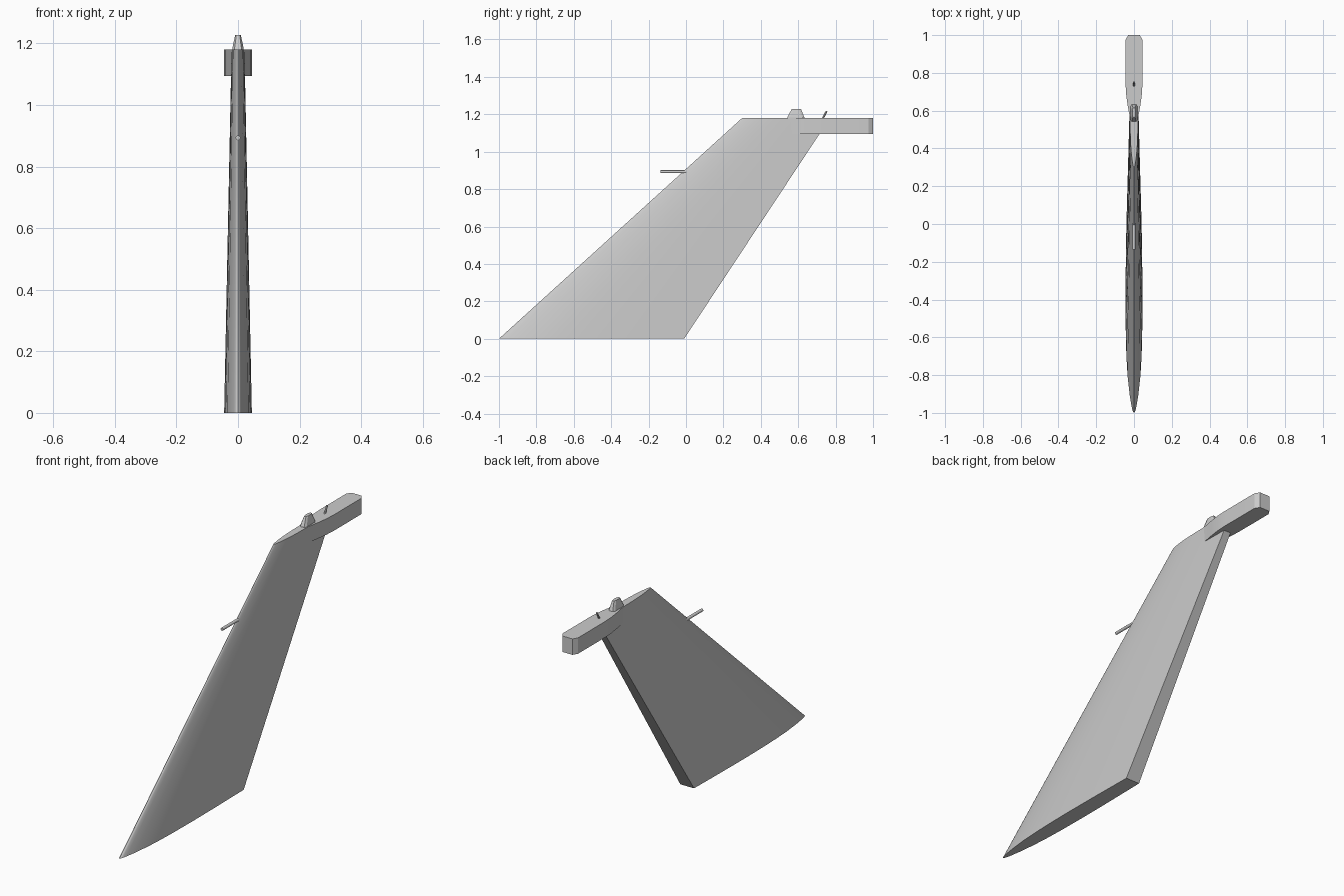
import bpy, bmesh, math
from mathutils import Vector

cube = bpy.data.objects.get("Cube")
if cube:
    bpy.data.objects.remove(cube)

grey = bpy.data.materials.new("light_grey_paint")
grey.use_nodes = True
grey.diffuse_color = (0.6, 0.6, 0.6, 1)
grey.node_tree.nodes["Principled BSDF"].inputs["Base Color"].default_value = (0.6, 0.6, 0.6, 1)


def loft(name, rings, smooth=0):
    """Skin a list of equal-length rings and cap both ends."""
    bm = bmesh.new()
    loops = [[bm.verts.new(p) for p in ring] for ring in rings]
    n = len(loops[0])
    for a, b in zip(loops, loops[1:]):
        for i in range(n):
            j = (i + 1) % n
            bm.faces.new((a[i], a[j], b[j], b[i]))
    bm.faces.new(loops[0][::-1])
    bm.faces.new(loops[-1])
    bmesh.ops.recalc_face_normals(bm, faces=bm.faces)
    mesh = bpy.data.meshes.new(name)
    bm.to_mesh(mesh)
    bm.free()
    mesh.materials.append(grey)
    obj = bpy.data.objects.new(name, mesh)
    bpy.context.collection.objects.link(obj)
    if smooth:
        bpy.ops.object.select_all(action='DESELECT')
        obj.select_set(True)
        bpy.context.view_layer.objects.active = obj
        bpy.ops.object.shade_smooth_by_angle(angle=math.radians(smooth))
    return obj


def mirrored(half, z):
    """Close a half outline of (x, y) points across x = 0."""
    left = [(x, y, z) for x, y in half]
    return left + [(-x, y, z) for x, y in reversed(half) if x > 0]


def rod(name, start, end, radius, sides):
    a, b = Vector(start), Vector(end)
    turn = (b - a).to_track_quat('Z', 'Y')
    angles = [2 * math.pi * i / sides for i in range(sides)]
    circle = [turn @ Vector((radius * math.cos(t), radius * math.sin(t), 0)) for t in angles]
    return loft(name, [[p + c for c in circle] for p in (a, b)], 40)


# Swept fin: blunt-backed aerofoil (chord fraction, thickness fraction)
aerofoil = [(0, 0), (0.004, 0.1), (0.015, 0.19), (0.04, 0.31), (0.1, 0.52), (0.2, 0.76),
            (0.3, 0.89), (0.4, 0.96), (0.55, 1), (0.75, 0.98), (1, 0.9)]


def fin_section(front, back, half_width, z):
    return mirrored([(w * half_width, front + t * (back - front)) for t, w in aerofoil], z)


loft("tail_fin", [fin_section(-1, -0.01, 0.045, 0), fin_section(0.3, 0.77, 0.021, 1.18)], 35)

# Tip fairing flaring out of the fin, with chamfered rear corners
fairing = [(0.012, 0.48), (0.021, 0.56), (0.034, 0.63), (0.042, 0.69), (0.045, 0.75),
           (0.045, 0.975), (0.03, 1.0)]
loft("tip_fairing", [mirrored(fairing, 1.095), mirrored(fairing, 1.18)], 25)


# Tapered beacon housing on a thin base
def box_ring(half_x, y0, y1, z):
    return mirrored([(half_x * 0.6, y0), (half_x, y0 + 0.012), (half_x, y1 - 0.012), (half_x * 0.6, y1)], z)


loft("beacon", [box_ring(0.019, 0.54, 0.635, 1.175), box_ring(0.018, 0.543, 0.632, 1.186),
                box_ring(0.009, 0.565, 0.615, 1.228)])

# Raked aerial and forward probe
rod("aerial", (0, 0.73, 1.175), (0, 0.752, 1.217), 0.005, 8)
rod("forward_probe", (0, -0.135, 0.893), (0, 0.02, 0.893), 0.008, 12)
